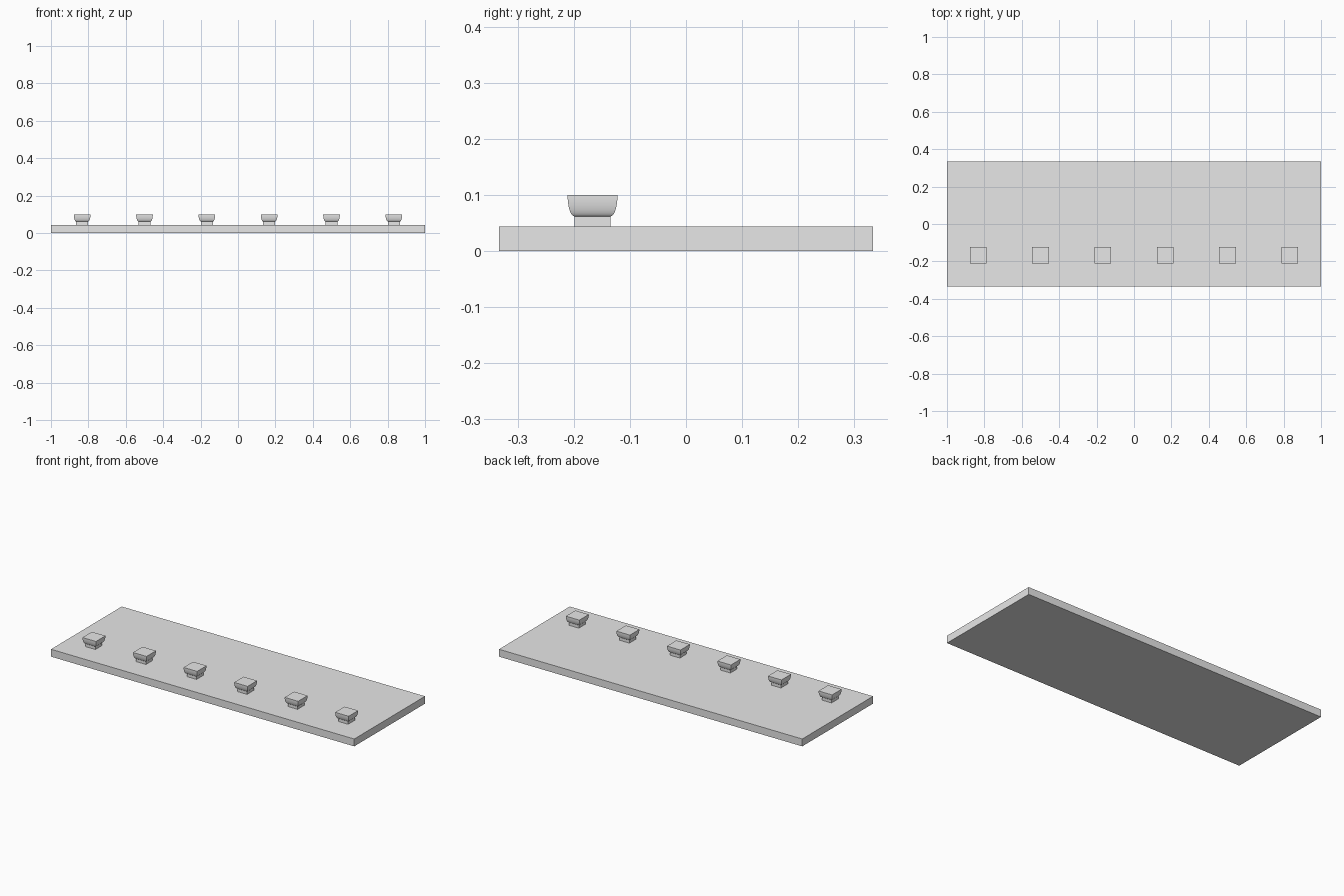
import bpy
import bmesh
from math import sin, cos, pi, radians

cube = bpy.data.objects.get("Cube")
if cube:
    bpy.data.objects.remove(cube, do_unlink=True)

GREY = (0.8, 0.8, 0.8, 1)
grey = bpy.data.materials.new("plain_grey")
grey.use_nodes = True
grey.diffuse_color = GREY
bsdf = next(n for n in grey.node_tree.nodes if n.type == "BSDF_PRINCIPLED")
bsdf.inputs["Base Color"].default_value = GREY

BOARD_TOP = 0.044
STEM_TOP = 0.062
HEAD_TOP = 0.1
STEM_HALF = 0.032
HEAD_HALF = 0.0445


def square_loft(name, profile, location=(0, 0, 0), depth_ratio=1):
    """Stack rectangular rings given as (half width, height) and cap the ends."""
    bm = bmesh.new()
    rings = []
    for half, z in profile:
        corners = [(-1, -1), (1, -1), (1, 1), (-1, 1)]
        rings.append([bm.verts.new((x * half, y * half * depth_ratio, z)) for x, y in corners])
    for low, high in zip(rings, rings[1:]):
        for i in range(4):
            j = (i + 1) % 4
            bm.faces.new((low[i], low[j], high[j], high[i]))
    bm.faces.new(rings[0][::-1])
    bm.faces.new(rings[-1])
    mesh = bpy.data.meshes.new(name)
    bm.to_mesh(mesh)
    bm.free()
    mesh.materials.append(grey)
    obj = bpy.data.objects.new(name, mesh)
    obj.location = location
    bpy.context.collection.objects.link(obj)
    return obj


# Back board, lying flat
square_loft("board", [(1, 0), (1, BOARD_TOP)], depth_ratio=1 / 3)

# Square peg: straight stem, then a head that flares out in a quarter curve
STEPS = 10
head_profile = []
for s in range(STEPS + 1):
    t = s / STEPS * pi / 2
    head_profile.append((STEM_HALF + (HEAD_HALF - STEM_HALF) * sin(t),
                         STEM_TOP + (HEAD_TOP - STEM_TOP) * (1 - cos(t))))

# Row of six pegs
heads = []
for i in range(6):
    place = ((i - 2.5) / 3, -1 / 6, 0)
    square_loft(f"peg_stem_{i + 1}", [(STEM_HALF, BOARD_TOP), (STEM_HALF, STEM_TOP)], place)
    heads.append(square_loft(f"peg_head_{i + 1}", head_profile, place))

# Smooth the curved sides, keep the corners crisp
bpy.ops.object.select_all(action="DESELECT")
for head in heads:
    head.select_set(True)
bpy.context.view_layer.objects.active = heads[0]
bpy.ops.object.shade_smooth_by_angle(angle=radians(30))
